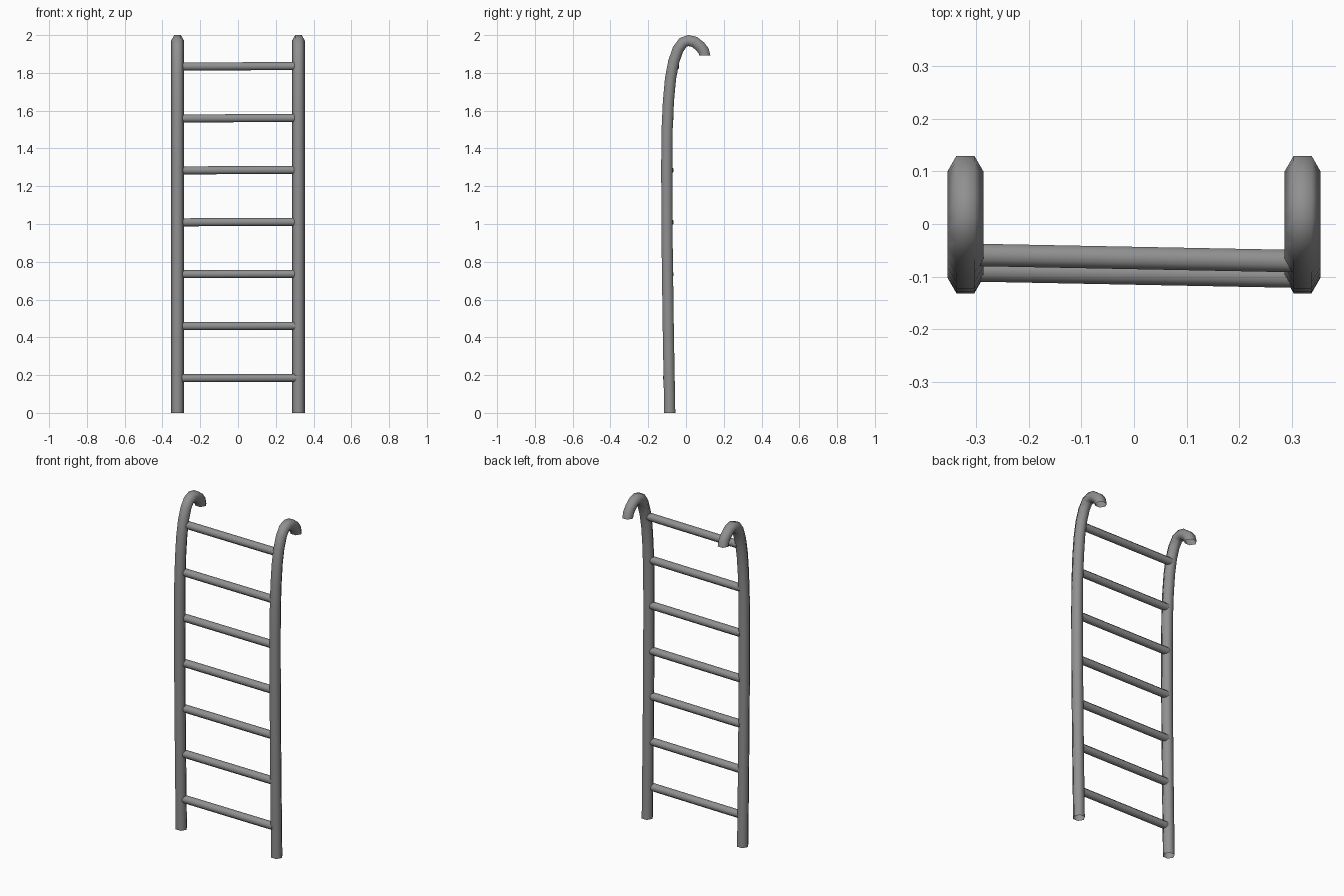
import bpy, bmesh, math
from mathutils import Vector

if "Cube" in bpy.data.objects:
    bpy.data.objects.remove(bpy.data.objects["Cube"])

# Dark grey paint
paint = bpy.data.materials.new("dark_grey")
paint.diffuse_color = (.28, .28, .28, 1)
paint.use_nodes = True
paint.node_tree.nodes["Principled BSDF"].inputs["Base Color"].default_value = paint.diffuse_color


def sweep(name, path, radius, sides, spin=0.0, capped=False):
    """Tube along a path; rings stand square to the path."""
    bm = bmesh.new()
    rings = []
    n = len(path)
    for i, p in enumerate(path):
        t = (path[min(i + 1, n - 1)] - path[max(i - 1, 0)]).normalized()
        if i == 0 and t.z > 0.9:
            t = Vector((0, 0, 1))       # level foot
        if i == n - 1 and t.z < -0.7:
            t = Vector((0, 0, -1))      # level hook tip
        # side axis: x for the rails, y for the rungs
        ref = Vector((1, 0, 0)) if abs(t.x) < 0.5 else Vector((0, 1, 0))
        u = (ref - t * ref.dot(t)).normalized()
        v = t.cross(u)
        ring = []
        for k in range(sides):
            a = spin + 2 * math.pi * k / sides
            ring.append(bm.verts.new(p + radius * (math.cos(a) * u + math.sin(a) * v)))
        rings.append(ring)
    for a, b in zip(rings, rings[1:]):
        for k in range(sides):
            j = (k + 1) % sides
            bm.faces.new((a[k], a[j], b[j], b[k])).smooth = True
    if capped:  # flat end caps with sharp rims
        for cap in (bm.faces.new(rings[0][::-1]), bm.faces.new(rings[-1])):
            for e in cap.edges:
                e.smooth = False
    mesh = bpy.data.meshes.new(name)
    bm.to_mesh(mesh)
    bm.free()
    mesh.materials.append(paint)
    obj = bpy.data.objects.new(name, mesh)
    bpy.context.collection.objects.link(obj)
    return obj


# Side rails: open hexagonal tubes hooked over at the top (y, z)
profile = [(-.086, 0), (-.094, .45), (-.100, .9), (-.102, 1.3), (-.100, 1.5),
           (-.093, 1.65), (-.082, 1.77), (-.065, 1.86), (-.042, 1.925),
           (-.015, 1.962), (.013, 1.971), (.045, 1.964), (.075, 1.940),
           (.093, 1.917), (.100, 1.892)]
for side, x in (("left", -.32), ("right", .32)):
    sweep(side + "_rail", [Vector((x, y, z)) for y, z in profile], .034, 6)

# Rungs: slightly skewed bars, the top one set back with the hook
for i in range(7):
    z = .185 + .275 * i
    y = -.0645 if i == 6 else -.094
    sweep("rung_%d" % (i + 1),
          [Vector((-.31, y + .006, z - .001)), Vector((.31, y - .006, z + .001))],
          .023, 8, math.pi / 8, capped=True)
